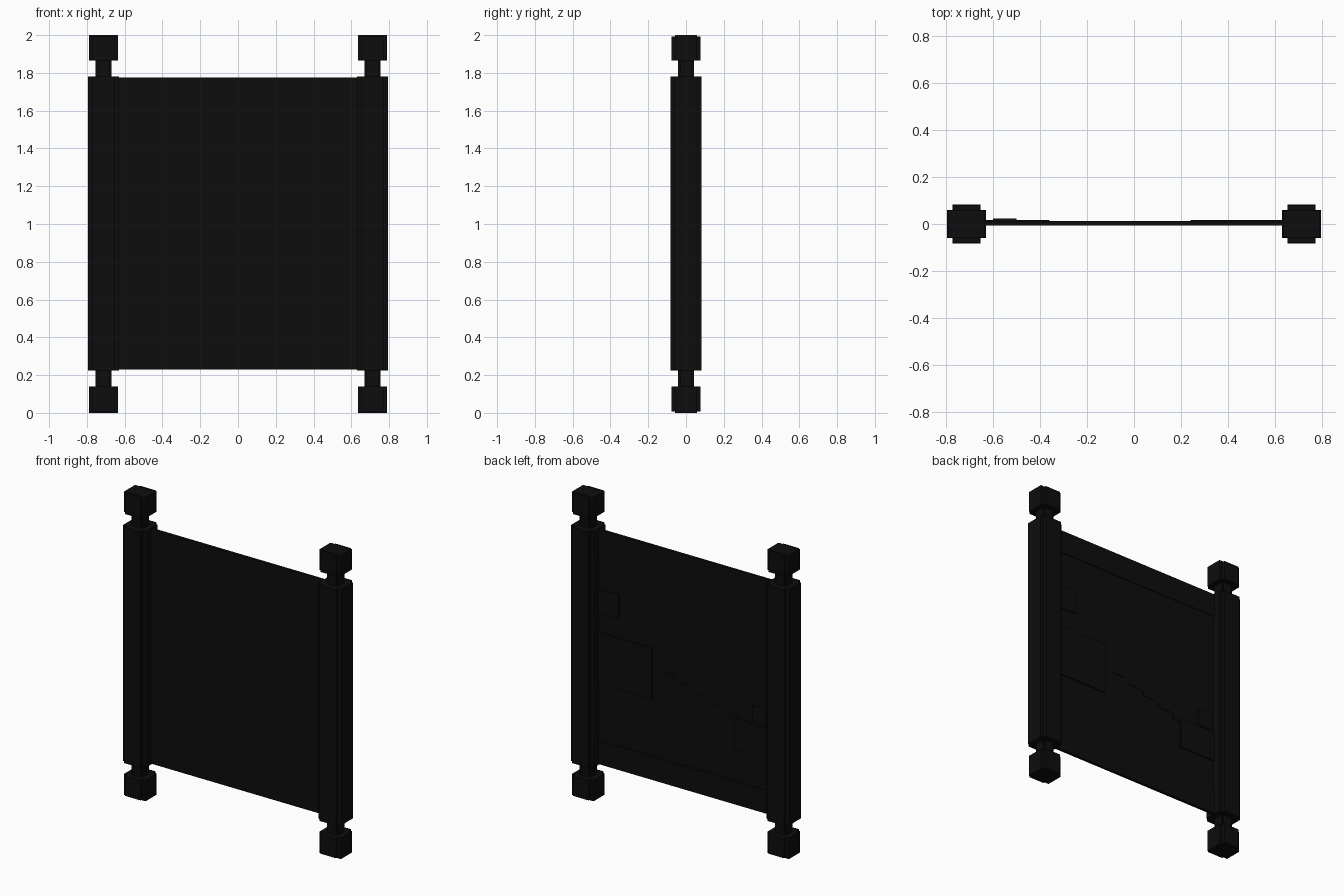
import bpy
import bmesh

cube = bpy.data.objects.get("Cube")
if cube:
    bpy.data.objects.remove(cube, do_unlink=True)

black = bpy.data.materials.new("near_black")
black.use_nodes = True
COLOUR = (0.004, 0.004, 0.004, 1)
black.diffuse_color = COLOUR
black.node_tree.nodes["Principled BSDF"].inputs["Base Color"].default_value = COLOUR


def finish(name, bm):
    bmesh.ops.recalc_face_normals(bm, faces=bm.faces)
    mesh = bpy.data.meshes.new(name)
    bm.to_mesh(mesh)
    bm.free()
    mesh.materials.append(black)
    obj = bpy.data.objects.new(name, mesh)
    bpy.context.collection.objects.link(obj)
    return obj


def extrude_outline(bm, points, z0, z1):
    face = bm.faces.new([bm.verts.new((x, y, z0)) for x, y in points])
    new = bmesh.ops.extrude_face_region(bm, geom=[face])["geom"]
    top = [v for v in new if isinstance(v, bmesh.types.BMVert)]
    bmesh.ops.translate(bm, verts=top, vec=(0, 0, z1 - z0))


def rectangle(x0, x1, y0, y1):
    return [(x0, y0), (x1, y0), (x1, y1), (x0, y1)]


def plus(cx, a, b):
    """Plus-shaped outline reaching a, with arms of half width b."""
    corner = [(a, -b), (a, b), (b, b)]
    points = []
    for _ in range(4):
        points += corner
        corner = [(-y, x) for x, y in corner]
    return [(cx + x, y) for x, y in points]


def box(name, x0, x1, y0, y1, z0, z1):
    bm = bmesh.new()
    extrude_outline(bm, rectangle(x0, x1, y0, y1), z0, z1)
    return finish(name, bm)


def plus_bar(name, cx, a, b, z0, z1):
    bm = bmesh.new()
    extrude_outline(bm, plus(cx, a, b), z0, z1)
    return finish(name, bm)


# Rollers: stepped barrel, thin necks and block knobs at both ends
for side, sign in (("left", 1), ("right", -1)):
    cx = 0.712 * sign
    plus_bar(side + "_roller", cx, 0.083, 0.06, 0.225, 1.78)
    for end, neck, knob in (("top", (1.78, 1.865), (1.865, 2.0)),
                            ("bottom", (0.14, 0.225), (0.0, 0.14))):
        plus_bar(f"{side}_{end}_neck", cx, 0.042, 0.032, *neck)
        bm = bmesh.new()
        extrude_outline(bm, rectangle(cx - 0.078, cx + 0.078, -0.057, 0.057), *knob)
        extrude_outline(bm, rectangle(cx - 0.057, cx + 0.057, -0.078, 0.078),
                        max(knob[0], 0.008), min(knob[1], 1.992))
        finish(f"{side}_{end}_knob", bm)

# Sheet stretched between the rollers
FRONT, BACK = -0.006, 0.008
box("sheet", -0.66, 0.66, FRONT, BACK, 0.23, 1.775)

# Raised border bands on the back
box("top_border", -0.64, 0.64, BACK, BACK + 0.005, 1.62, 1.775)
box("bottom_border", -0.64, 0.64, BACK, BACK + 0.005, 0.23, 0.385)

# Raised blocks of the picture on the back
box("upper_block", 0.48, 0.64, BACK, 0.016, 1.23, 1.385)
box("large_block", 0.24, 0.64, BACK, 0.016, 0.76, 1.10)
box("lower_block", -0.64, -0.36, BACK, 0.016, 0.6, 0.8)
box("small_block", -0.6, -0.5, BACK, 0.024, 0.8, 0.92)

# Thin steps descending across the picture
for i in range(5):
    x = 0.13 - 0.12 * i
    z = 0.96 - 0.036 * i
    box(f"step_{i + 1}", x - 0.05, x + 0.05, BACK, 0.012, z - 0.035, z)
